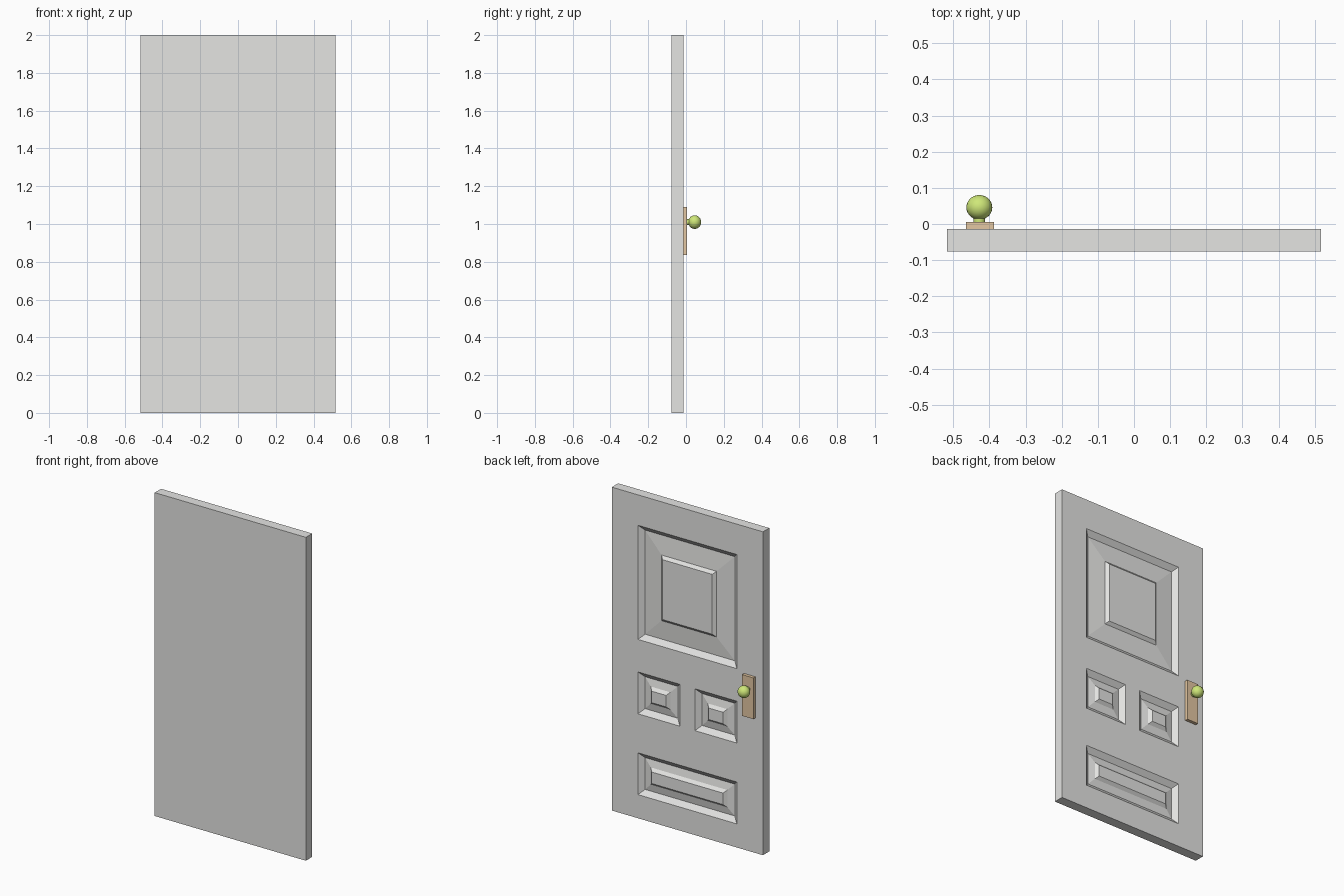
import bpy, bmesh, math

if "Cube" in bpy.data.objects:
    bpy.data.objects.remove(bpy.data.objects["Cube"])

FACE_Y, BACK_Y = -0.0135, -0.0755   # panelled side and plain side


def material(name, rgb):
    m = bpy.data.materials.new(name)
    m.diffuse_color = (*rgb, 1)
    m.use_nodes = True
    m.node_tree.nodes["Principled BSDF"].inputs["Base Color"].default_value = m.diffuse_color
    return m


grey = material("door grey", (0.78, 0.78, 0.765))
tan = material("plate tan", (0.77, 0.57, 0.36))
green = material("knob green", (0.62, 0.80, 0.19))


def panel(bm, face, slope):
    """Sink a panel: bevelled recess, rising field, raised centre."""
    for width, depth in ((0.031, -0.025), (slope, 0.009), (0.018, 0.016)):
        bmesh.ops.inset_individual(bm, faces=[face], thickness=width,
                                   depth=depth, use_even_offset=True)


# Door slab: grid on the panelled side, closed with edges and a plain side
xs = [-0.517, -0.338, -0.052, 0.052, 0.338, 0.517]
zs = [0, 0.146, 0.405, 0.646, 0.905, 1.106, 1.812, 2.0]
bm = bmesh.new()
v = [[bm.verts.new((x, FACE_Y, z)) for x in xs] for z in zs]
cells = {}
for r in range(len(zs) - 1):
    for c in range(len(xs) - 1):
        cells[r, c] = bm.faces.new((v[r][c], v[r + 1][c],
                                    v[r + 1][c + 1], v[r][c + 1]))
rim = [e for e in bm.edges if e.is_boundary]
ext = bmesh.ops.extrude_edge_only(bm, edges=rim)["geom"]
for g in ext:
    if isinstance(g, bmesh.types.BMVert):
        g.co.y = BACK_Y
bmesh.ops.holes_fill(bm, edges=[e for e in bm.edges if e.is_boundary], sides=0)
bmesh.ops.recalc_face_normals(bm, faces=bm.faces[:])

# Panels: wide bottom, two small ones, large top
small = [cells[3, 1], cells[3, 3]]
bottom = bmesh.ops.dissolve_faces(bm, faces=[cells[1, c] for c in (1, 2, 3)])["region"][0]
top = bmesh.ops.dissolve_faces(bm, faces=[cells[5, c] for c in (1, 2, 3)])["region"][0]
panel(bm, top, 0.119)
for f in small + [bottom]:
    panel(bm, f, 0.045)
mesh = bpy.data.meshes.new("door")
bm.to_mesh(mesh)
bm.free()
mesh.materials.append(grey)
door = bpy.data.objects.new("door", mesh)
bpy.context.collection.objects.link(door)

# Lock plate
bpy.ops.mesh.primitive_cube_add(size=1, location=(-0.426, -0.0045, 0.9625))
plate = bpy.context.object
plate.name = "lock_plate"
plate.scale = (0.078, 0.021, 0.255)
plate.data.materials.append(tan)

# Knob and its neck
bpy.ops.mesh.primitive_cylinder_add(vertices=16, radius=0.016, depth=0.02,
                                    location=(-0.428, 0.01, 1.01),
                                    rotation=(math.pi / 2, 0, 0))
neck = bpy.context.object
neck.name = "knob_neck"
bpy.ops.mesh.primitive_uv_sphere_add(segments=24, ring_count=14, radius=0.036,
                                     location=(-0.428, 0.046, 1.01),
                                     rotation=(math.pi / 2, 0, 0))
knob = bpy.context.object
knob.name = "knob"
knob.scale.z = 0.95
for ob in (neck, knob):
    ob.data.materials.append(green)
    bpy.context.view_layer.objects.active = ob
    bpy.ops.object.select_all(action='DESELECT')
    ob.select_set(True)
    bpy.ops.object.shade_smooth_by_angle(angle=math.radians(40))
